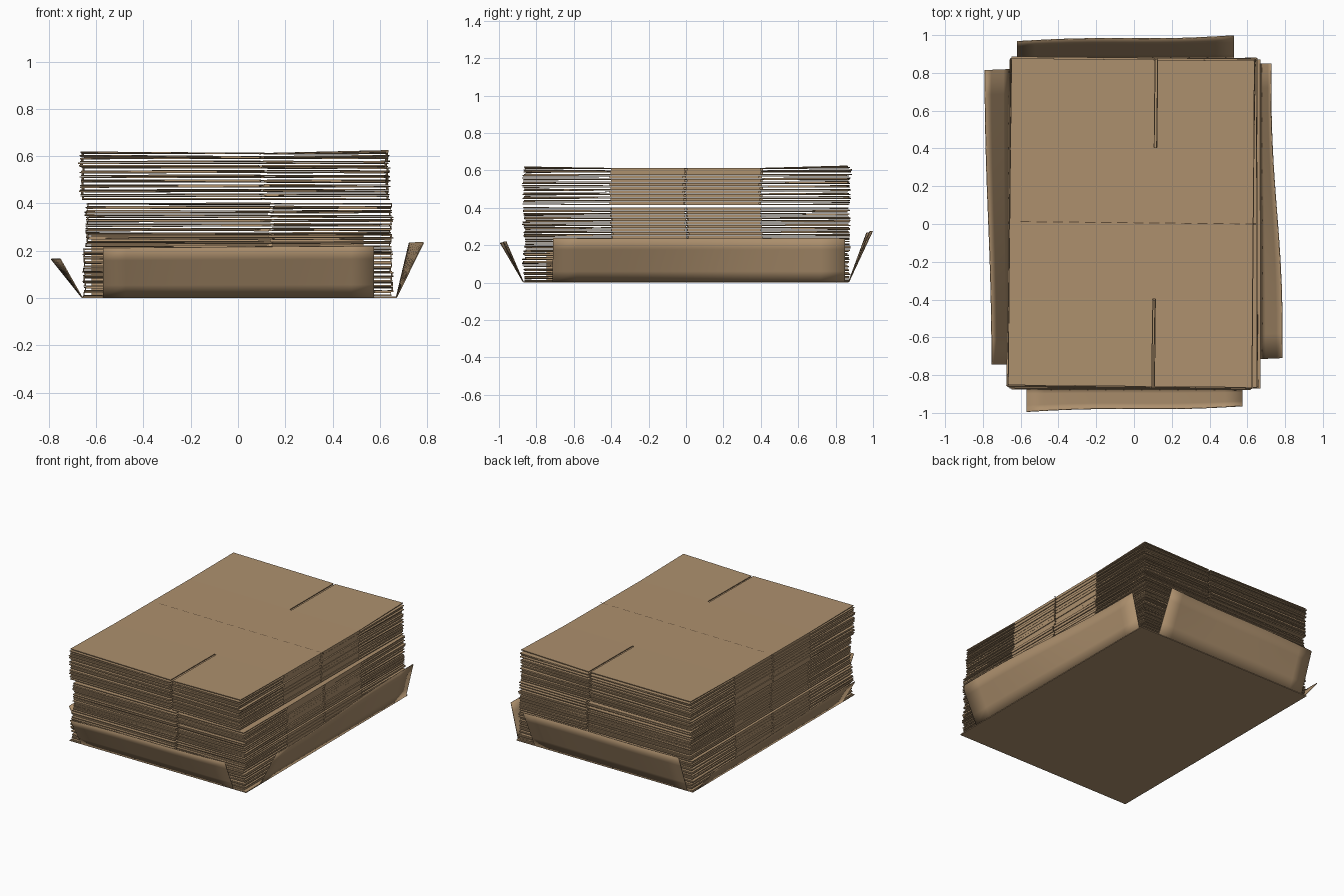
import bpy, math, random
from mathutils import Matrix, Vector

if "Cube" in bpy.data.objects:
    bpy.data.objects.remove(bpy.data.objects["Cube"])

random.seed(4)

def material(name, col):
    m = bpy.data.materials.new(name)
    m.diffuse_color = (*col, 1)
    m.use_nodes = True
    m.node_tree.nodes["Principled BSDF"].inputs["Base Color"].default_value = m.diffuse_color
    return m

CARD = material("cardboard", (0.42, 0.28, 0.155))
DARK = material("perforation_dark", (0.12, 0.075, 0.04))
T = 0.005

def make(name, verts, faces, mat, thick=0, offset=-1):
    me = bpy.data.meshes.new(name)
    me.from_pydata(verts, [], faces)
    me.materials.append(mat)
    ob = bpy.data.objects.new(name, me)
    bpy.context.collection.objects.link(ob)
    if thick:
        s = ob.modifiers.new("thickness", 'SOLIDIFY')
        s.thickness = thick
        s.offset = offset
    return ob

def jit(a):
    return random.uniform(-a, a)

# One flattened carton: two slotted sheets joined by folded side walls
def flat_box(name, cx, slot, x0, x1, z, h, rot, lift=0.0):
    verts, faces = [], []
    xs = [x0, slot - 0.007, slot + 0.007, x1]
    ys = [-0.865, -0.4, -0.006, 0.006, 0.4, 0.87]
    nx, ny = len(xs), len(ys)
    for layer in range(2):
        for j, y in enumerate(ys):
            end = j in (0, ny - 1)
            dy = jit(0.006) if end else 0
            for x in xs:
                side = x in (x0, x1)
                dz = jit(0.0025) + (lift * random.uniform(0.2, 1) if side else 0) if end else 0
                dx = jit(0.004) if end and side else 0
                verts.append((x + dx, y + dy, z + layer * h + dz))
    def v(l, i, j):
        return l * nx * ny + j * nx + i
    for l in range(2):
        for j in range(ny - 1):
            for i in range(nx - 1):
                if i == 1 and j in (0, ny - 2):
                    continue                       # slot between flaps
                f = [v(l, i, j), v(l, i + 1, j), v(l, i + 1, j + 1), v(l, i, j + 1)]
                faces.append(f if l else f[::-1])
    for j in (1, 3):                               # folded sides, notched at y = 0
        faces.append([v(0, 3, j), v(0, 3, j + 1), v(1, 3, j + 1), v(1, 3, j)])
        faces.append([v(0, 0, j + 1), v(0, 0, j), v(1, 0, j), v(1, 0, j + 1)])
    ob = make(name, verts, faces, CARD, T)
    ob.matrix_world = Matrix.Translation((cx, jit(0.005), 0)) @ Matrix.Rotation(rot, 4, 'Z')
    return ob

# Three bundles: z start, z end, left, right, slot position, turn
bundles = [
    ("lower", 0.008, 0.211, -0.650, 0.650, 0.13, 0.003),
    ("middle", 0.216, 0.403, -0.640, 0.646, 0.14, 0.004),
    ("upper", 0.415, 0.615, -0.658, 0.631, 0.11, -0.010),
]
N = 10
for label, z0, z1, x0, x1, slot, turn in bundles:
    p = (z1 - z0) / N
    for k in range(N):
        top = label == "upper" and k == N - 1
        flat_box(f"{label}_flat_box_{k + 1}", 0 if top else jit(0.005), slot, x0, x1,
                 z0 + k * p, p - 0.002, turn + (0 if top else jit(0.003)), 0.013 if top else 0)

# Perforated crease across the top carton
verts, faces = [], []
for k in range(15):
    x = -0.60 + k * 0.085
    b = len(verts)
    verts += [(x, 0.004, 0.6137), (x + 0.055, 0.004, 0.6137),
              (x + 0.055, 0.009, 0.6137), (x, 0.009, 0.6137)]
    faces.append((b, b + 1, b + 2, b + 3))
crease = make("top_perforated_crease", verts, faces, DARK)
crease.rotation_euler.z = -0.010

# Opened tray under the stack: base sheet
make("tray_base", [(-0.66, -0.87, 0), (0.67, -0.87, 0), (0.67, 0.87, 0), (-0.66, 0.87, 0)],
     [(0, 1, 2, 3)], CARD, 0.006, 1)

# Flared flap: straight hinge, gently wavy outer edge
def flap(name, a, b, ta, tb, out, wave):
    a, b, ta, tb, out = map(Vector, (a, b, ta, tb, out))
    n, rows = 12, 4
    verts, faces = [], []
    for r in range(rows + 1):
        t = r / rows
        for i in range(n + 1):
            s = i / n
            p = a.lerp(b, s).lerp(ta.lerp(tb, s), t)
            p += out * wave * t * math.sin(s * math.tau)
            verts.append(p[:])
    for r in range(rows):
        for i in range(n):
            k = r * (n + 1) + i
            faces.append((k, k + 1, k + n + 2, k + n + 1))
    ob = make(name, verts, faces, CARD, T, 0)
    for poly in ob.data.polygons:
        poly.use_smooth = True
    bpy.context.view_layer.objects.active = ob
    ob.select_set(True)
    bpy.ops.object.shade_smooth_by_angle(angle=math.radians(30))
    ob.select_set(False)

flap("tray_front_flap", (-0.57, -0.87, 0.003), (0.575, -0.87, 0.003),
     (-0.57, -0.993, 0.212), (0.575, -0.963, 0.22), (0, -1, 0), -0.006)
flap("tray_back_flap", (0.53, 0.87, 0.003), (-0.62, 0.87, 0.003),
     (0.53, 0.997, 0.275), (-0.62, 0.966, 0.265), (0, 1, 0), -0.006)
flap("tray_right_flap", (0.67, -0.715, 0.003), (0.67, 0.85, 0.003),
     (0.785, -0.71, 0.235), (0.725, 0.85, 0.235), (1, 0, 0), 0.01)
flap("tray_left_flap", (-0.66, 0.82, 0.003), (-0.66, -0.745, 0.003),
     (-0.79, 0.815, 0.165), (-0.752, -0.745, 0.165), (-1, 0, 0), 0.004)
